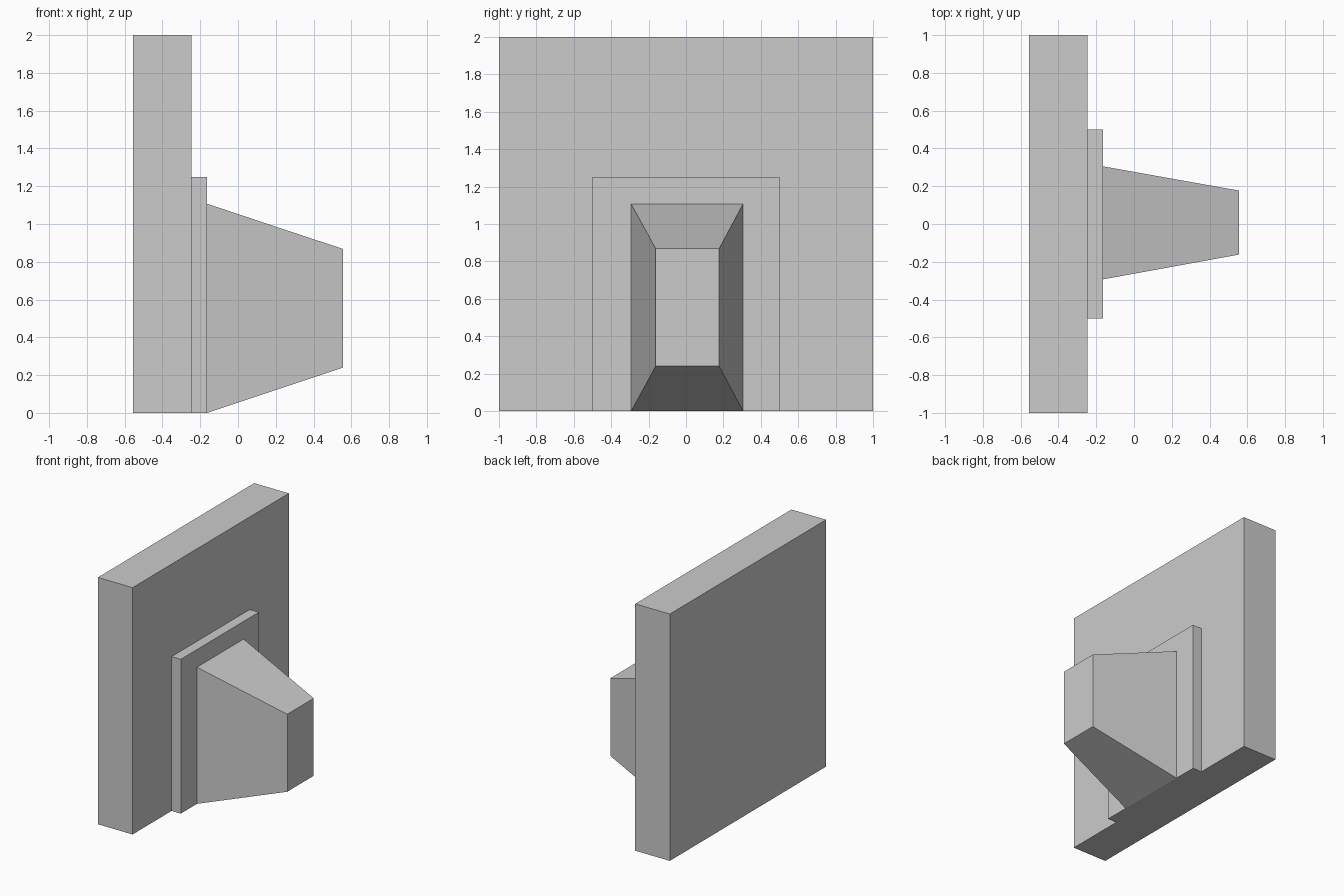
import bpy, bmesh

if "Cube" in bpy.data.objects:
    bpy.data.objects.remove(bpy.data.objects["Cube"])


def tapered_block(name, x0, x1, near, far=None):
    """Block along x; near/far are (y_min, y_max, z_min, z_max) end rectangles."""
    bm = bmesh.new()
    bmesh.ops.create_cube(bm, size=1)
    for v in bm.verts:
        at_far = v.co.x > 0
        ya, yb, za, zb = (far or near) if at_far else near
        v.co = (x1 if at_far else x0,
                yb if v.co.y > 0 else ya,
                zb if v.co.z > 0 else za)
    mesh = bpy.data.meshes.new(name)
    bm.to_mesh(mesh)
    bm.free()
    obj = bpy.data.objects.new(name, mesh)
    bpy.context.collection.objects.link(obj)
    return obj


# Large upright slab
tapered_block("back_slab", -0.555, -0.245, (-1.0, 1.0, 0.0, 2.0))

# Thin mounting plate on the slab's face
tapered_block("mounting_plate", -0.245, -0.163, (-0.5, 0.5, 0.0, 1.25))

# Tapered block projecting from the plate
tapered_block("tapered_block", -0.163, 0.555,
              (-0.293, 0.305, 0.0, 1.107), (-0.162, 0.177, 0.24, 0.868))
